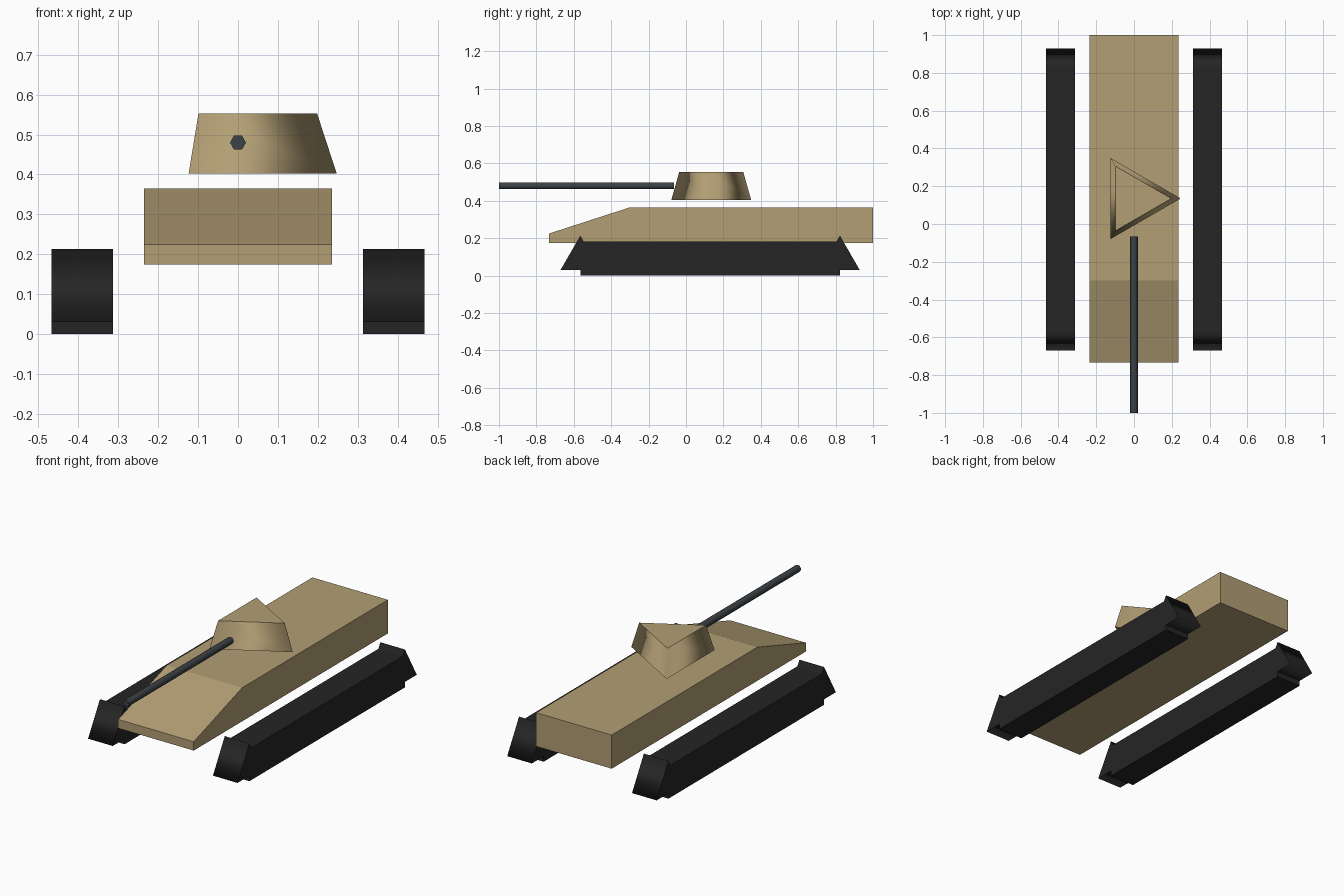
import bpy
import bmesh
from math import pi
from mathutils import Matrix

cube = bpy.data.objects.get("Cube")
if cube:
    bpy.data.objects.remove(cube, do_unlink=True)


def make_material(name, rgb):
    mat = bpy.data.materials.new(name)
    mat.use_nodes = True
    colour = (*rgb, 1.0)
    mat.diffuse_color = colour
    mat.node_tree.nodes["Principled BSDF"].inputs["Base Color"].default_value = colour
    return mat


tan = make_material("tan_paint", (0.445, 0.342, 0.174))
rubber = make_material("black_rubber", (0.0185, 0.0185, 0.0185))
steel = make_material("dark_steel", (0.045, 0.054, 0.061))


def finish(name, bm, mat):
    bmesh.ops.recalc_face_normals(bm, faces=bm.faces)
    mesh = bpy.data.meshes.new(name)
    bm.to_mesh(mesh)
    bm.free()
    mesh.materials.append(mat)
    obj = bpy.data.objects.new(name, mesh)
    bpy.context.collection.objects.link(obj)
    return obj


def extrude_profile(name, profile, x0, x1, mat):
    """Extrude a (y, z) side profile across x."""
    bm = bmesh.new()
    face = bm.faces.new([bm.verts.new((x0, y, z)) for y, z in profile])
    result = bmesh.ops.extrude_face_region(bm, geom=[face])
    verts = [v for v in result["geom"] if isinstance(v, bmesh.types.BMVert)]
    bmesh.ops.translate(bm, verts=verts, vec=(x1 - x0, 0, 0))
    return finish(name, bm, mat)


def cylinder(name, sides, r1, r2, depth, centre, rotation, mat):
    """Low-sided cylinder: smooth wall, flat caps."""
    bm = bmesh.new()
    bmesh.ops.create_cone(bm, cap_ends=True, segments=sides,
                          radius1=r1, radius2=r2, depth=depth)
    for face in bm.faces:
        face.smooth = abs(face.normal.z) < 0.9
    bm.transform(Matrix.Translation(centre) @ rotation)
    return finish(name, bm, mat)


# Hull with sloped nose
extrude_profile("hull", [(-0.732, 0.175), (1, 0.175), (1, 0.365),
                         (-0.3, 0.365), (-0.732, 0.225)], -0.236, 0.236, tan)

# Three-sided turret, one corner pointing to +x
cylinder("turret", 3, 0.247, 0.198, 0.15, (0, 0.135, 0.478),
         Matrix.Rotation(-pi / 2, 4, "Z"), tan)

# Six-sided gun barrel along y
cylinder("gun_barrel", 6, 0.02, 0.02, 0.935, (0, -0.5325, 0.48),
         Matrix.Rotation(pi / 2, 4, "X") @ Matrix.Rotation(pi / 2, 4, "Z"), steel)

# Tracks: a long block with a triangular wheel at each end
INNER, OUTER, MID_Z = 0.313, 0.467, 0.0915
FRONT_Y, REAR_Y = -0.565, 0.823
for side, sign in (("left", 1), ("right", -1)):
    extrude_profile(side + "_track",
                    [(FRONT_Y, 0), (REAR_Y, 0), (REAR_Y, 2 * MID_Z), (FRONT_Y, 2 * MID_Z)],
                    sign * INNER, sign * OUTER, rubber)
    for end, y in (("front", FRONT_Y), ("rear", REAR_Y)):
        # Axis along x, with the first corner upward
        wheel = Matrix.Rotation(pi / 2, 4, "Y") @ Matrix.Rotation(pi / 2, 4, "Z")
        obj = cylinder(f"{side}_{end}_wheel", 3, 0.122, 0.122, OUTER - INNER,
                       (sign * (INNER + OUTER) / 2, y, MID_Z), wheel, rubber)
        # Stand the wheel on a flat side if its corner points elsewhere
        top = max(v.co.z for v in obj.data.vertices)
        corners = [v for v in obj.data.vertices if v.co.z > top - 0.001]
        if len(corners) != 2 or top < MID_Z + 0.121:
            pivot = Matrix.Translation((0, y, MID_Z))
            obj.data.transform(pivot @ Matrix.Rotation(pi / 2, 4, "X") @ pivot.inverted())
